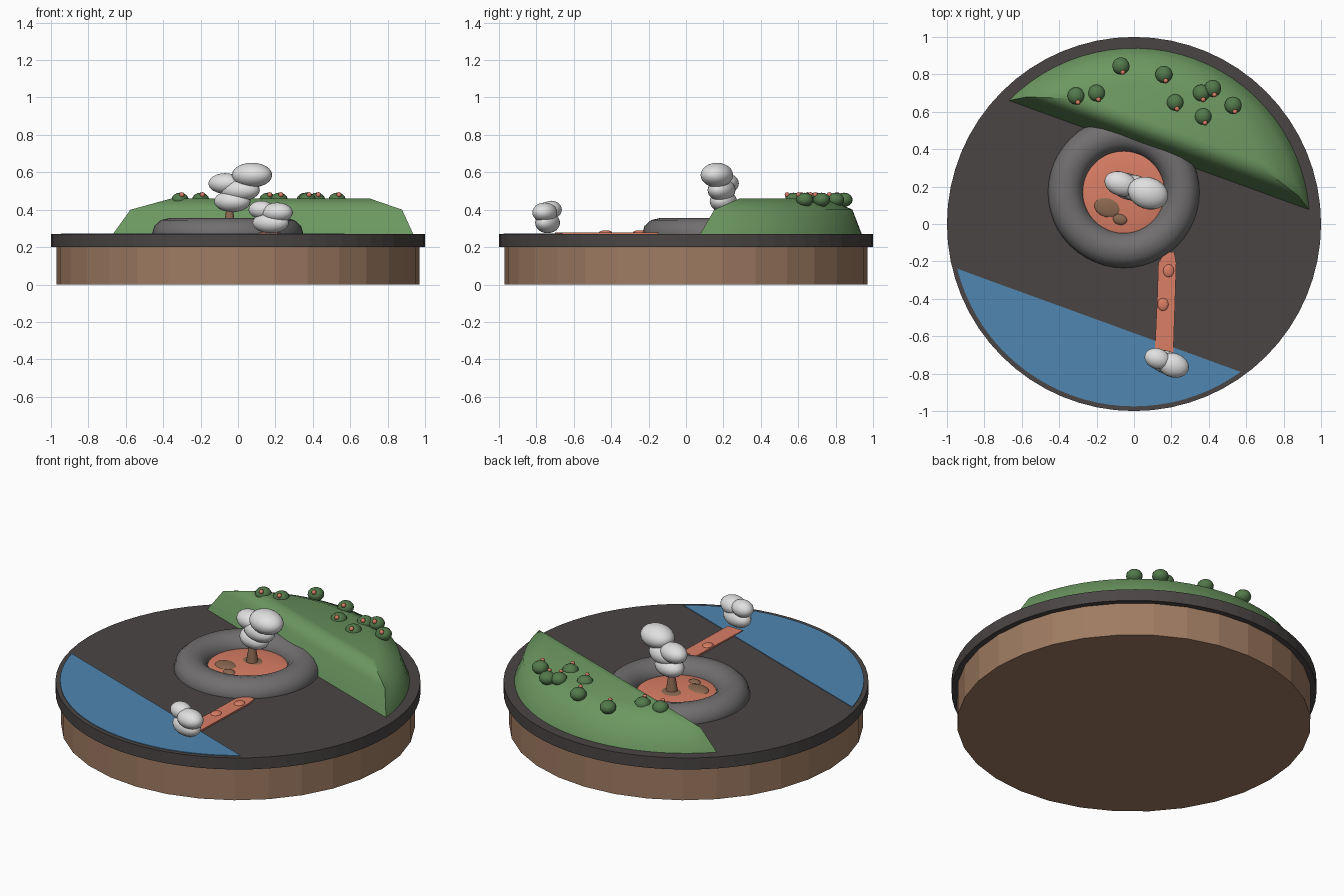
import bpy, bmesh, math
from mathutils import Vector

cube = bpy.data.objects.get("Cube")
if cube:
    bpy.data.objects.remove(cube)


def material(name, r, g, b):
    m = bpy.data.materials.new(name)
    m.use_nodes = True
    m.diffuse_color = (r, g, b, 1)
    bsdf = m.node_tree.nodes["Principled BSDF"]
    bsdf.inputs["Base Color"].default_value = (r, g, b, 1)
    bsdf.inputs["Roughness"].default_value = 0.8
    return m


EARTH = material("earth_brown", .35, .20, .122)
BASALT = material("dark_basalt", .069, .06, .058)
RIM = material("rim_grey", .165, .158, .158)
GRASS = material("grass_green", .15, .31, .118)
LEAF = material("leaf_green", .085, .19, .07)
WATER = material("water_blue", .08, .24, .44)
LAVA = material("lava_orange", .70, .21, .13)
CRUST = material("crust_brown", .26, .14, .08)
SMOKE = material("smoke_white", .75, .75, .75)
GROUND = 0.27


def finish(ob, name, mat, angle=None):
    ob.name = ob.data.name = name
    ob.data.materials.append(mat)
    if angle:
        bpy.ops.object.select_all(action='DESELECT')
        ob.select_set(True)
        bpy.context.view_layer.objects.active = ob
        bpy.ops.object.shade_smooth_by_angle(angle=math.radians(angle))
    return ob


def mesh_object(bm, name, mat, angle=None):
    bmesh.ops.recalc_face_normals(bm, faces=bm.faces)
    me = bpy.data.meshes.new(name)
    bm.to_mesh(me)
    bm.free()
    ob = bpy.data.objects.new(name, me)
    bpy.context.collection.objects.link(ob)
    return finish(ob, name, mat, angle)


def disc(name, radius, z0, z1, sides, mat):
    bpy.ops.mesh.primitive_cylinder_add(vertices=sides, radius=radius, depth=z1 - z0,
                                        location=(0, 0, (z0 + z1) / 2))
    return finish(bpy.context.object, name, mat)


def blob(name, loc, size, mat, turn=0, segs=24):
    bpy.ops.mesh.primitive_uv_sphere_add(segments=segs, ring_count=segs // 2, location=loc,
                                         rotation=(0, 0, math.radians(turn)))
    ob = bpy.context.object
    ob.scale = size
    return finish(ob, name, mat, 60)


def segment_ring(bm, radius, chord, facing, z, steps=28):
    """Outline of a circle segment cut by a chord."""
    half = math.acos(chord / radius)
    mid = math.radians(facing)
    angles = [mid - half + 2 * half * i / steps for i in range(steps + 1)]
    return [bm.verts.new((radius * math.cos(a), radius * math.sin(a), z)) for a in angles]


def loft(rings, name, mat, angle=None):
    def build(bm):
        loops = [segment_ring(bm, *r) for r in rings]
        for low, high in zip(loops, loops[1:]):
            n = len(low)
            for i in range(n):
                j = (i + 1) % n
                bm.faces.new((low[i], low[j], high[j], high[i]))
        bm.faces.new(loops[0][::-1])
        bm.faces.new(loops[-1])
    bm = bmesh.new()
    build(bm)
    return mesh_object(bm, name, mat, angle)


# Round display base and ground slab
disc("earth_base", 0.97, 0, 0.2, 32, EARTH)
disc("ground_slab", 1.0, 0.2, GROUND, 64, BASALT)

# Sea and hillside, both cut by parallel chords
loft([(.975, .548, 250, GROUND), (.975, .548, 250, GROUND + .004)], "sea", WATER)
loft([(.94, .392, 70, GROUND), (.89, .442, 70, .40), (.76, .51, 70, .46)],
     "hillside", GRASS, 50)

# Crater rim and lava pool
crater = Vector((-.055, .17, GROUND))
bpy.ops.mesh.primitive_torus_add(location=crater, major_radius=.31, minor_radius=.095,
                                 major_segments=48, minor_segments=12)
rim = bpy.context.object
rim.scale.z = 0.9
bpy.ops.object.transform_apply(location=False, rotation=False, scale=True)
# Keep only the part of the rim above the slab
bm = bmesh.new()
bm.from_mesh(rim.data)
bmesh.ops.bisect_plane(bm, geom=bm.verts[:] + bm.edges[:] + bm.faces[:],
                       plane_co=(0, 0, -.03), plane_no=(0, 0, -1), clear_outer=True)
bm.to_mesh(rim.data)
bm.free()
finish(rim, "crater_rim", RIM, 60)
blob("lava_pool", crater, (.25, .25, .03), LAVA, segs=32)

# Cooled crust patches and the vent
for i, (x, y, rx, ry) in enumerate([(-.14, .09, .075, .055), (-.075, .025, .04, .03),
                                    (-.05, .21, .075, .06)]):
    blob(f"crust_patch_{i + 1}", (x, y, .29), (rx, ry, .016), CRUST, -15, 16)
bpy.ops.mesh.primitive_cone_add(vertices=16, radius1=.035, radius2=.015, depth=.13,
                                location=(-.045, .2, .355))
finish(bpy.context.object, "vent", CRUST, 40)

# Lava stream running to the sea
bm = bmesh.new()
path = [(.19, -.15, .025), (.178, -.21, .048), (.172, -.40, .048), (.16, -.70, .05)]
rows = [[bm.verts.new((x + side * w, y, GROUND + .009)) for side in (-1, 1)]
        for x, y, w in path]
for a, b in zip(rows, rows[1:]):
    bm.faces.new((a[0], a[1], b[1], b[0]))
top = bm.faces[:]
low = bmesh.ops.extrude_face_region(bm, geom=top)
for v in low["geom"]:
    if isinstance(v, bmesh.types.BMVert):
        v.co.z = GROUND
mesh_object(bm, "lava_stream", LAVA)
for i, (x, y) in enumerate([(.185, -.25), (.155, -.43)]):
    blob(f"lava_lump_{i + 1}", (x, y, .278), (.03, .035, .012), LAVA, segs=12)

# Smoke and steam puffs
plume = [((-.03, .2, .445), (.10, .07, .058)), ((.01, .19, .505), (.11, .07, .06)),
         ((-.07, .215, .54), (.09, .065, .055)), ((.075, .165, .585), (.11, .085, .066))]
steam = [((.175, -.74, .33), (.10, .062, .056)), ((.21, -.755, .385), (.085, .065, .053)),
         ((.125, -.72, .40), (.07, .055, .048))]
for name, puffs in (("smoke_puff", plume), ("steam_puff", steam)):
    for i, (loc, size) in enumerate(puffs):
        blob(f"{name}_{i + 1}", loc, size, SMOKE, -18)

# Fruit bushes on the hill
bushes = [(-.07, .845), (.16, .80), (-.31, .685), (-.2, .70), (.22, .65),
          (.36, .70), (.42, .725), (.53, .635), (.37, .575)]
for i, (x, y) in enumerate(bushes):
    blob(f"bush_{i + 1}", (x, y, .453), (.046, .046, .038), LEAF, segs=16)
    blob(f"fruit_{i + 1}", (x + .01, y - .034, .48), (.014, .014, .014), LAVA, segs=8)
